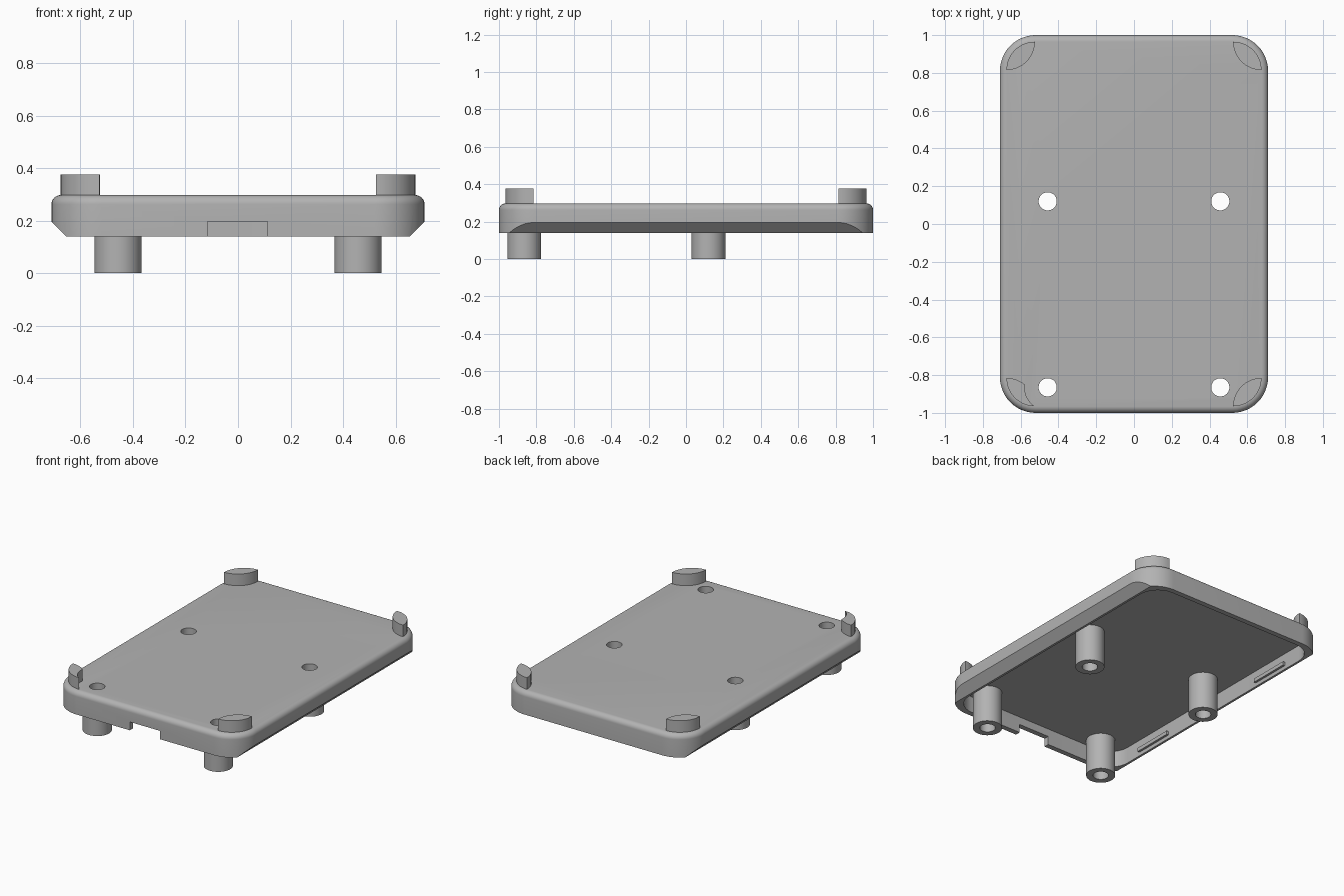
import bpy, bmesh, math
from math import cos, sin, pi
from mathutils import Vector

cube = bpy.data.objects.get("Cube")
if cube:
    bpy.data.objects.remove(cube)

HX, HY, RADIUS = 0.71, 1.0, 0.19
Z_LOW, Z_TOP, Z_CEILING = 0.14, 0.297, 0.25
FILLET, WALL_X, WALL_Y = 0.035, 0.07, 0.035
POSTS = [(sx * 0.457, y) for sx in (-1, 1) for y in (-0.865, 0.12)]

grey = bpy.data.materials.new("plain grey")
grey.use_nodes = True
colour = (0.45, 0.45, 0.45, 1)
grey.diffuse_color = colour
grey.node_tree.nodes["Principled BSDF"].inputs["Base Color"].default_value = colour


def loft(name, rings):
    """Closed solid through a stack of equal-length rings of points."""
    bm = bmesh.new()
    loops = [[bm.verts.new(p) for p in ring] for ring in rings]
    for a, b in zip(loops, loops[1:]):
        for i in range(len(a)):
            j = (i + 1) % len(a)
            bm.faces.new((a[i], a[j], b[j], b[i]))
    bm.faces.new(loops[0][::-1])
    bm.faces.new(loops[-1])
    bmesh.ops.recalc_face_normals(bm, faces=bm.faces)
    mesh = bpy.data.meshes.new(name)
    bm.to_mesh(mesh)
    bm.free()
    mesh.materials.append(grey)
    ob = bpy.data.objects.new(name, mesh)
    bpy.context.collection.objects.link(ob)
    return ob


def prism(name, outline, z0, z1):
    return loft(name, [[(x, y, z) for x, y in outline] for z in (z0, z1)])


def circle(x, y, r, n=48):
    return [(x + r * cos(2 * pi * i / n), y + r * sin(2 * pi * i / n)) for i in range(n)]


def box(name, x0, x1, y0, y1, z0, z1):
    return prism(name, [(x0, y0), (x1, y0), (x1, y1), (x0, y1)], z0, z1)


def rounded(hx, hy, r, steps=12):
    pts = []
    for q, (sx, sy) in enumerate([(1, 1), (-1, 1), (-1, -1), (1, -1)]):
        for i in range(steps + 1):
            a = (q + i / steps) * pi / 2
            pts.append((sx * (hx - r) + r * cos(a), sy * (hy - r) + r * sin(a)))
    return pts


def cut(target, cutters):
    bpy.context.view_layer.objects.active = target
    for c in cutters:
        mod = target.modifiers.new("cut", "BOOLEAN")
        mod.operation, mod.solver, mod.object = "DIFFERENCE", "EXACT", c
        bpy.ops.object.modifier_apply(modifier=mod.name)


def smooth(ob):
    bpy.ops.object.select_all(action="DESELECT")
    ob.select_set(True)
    bpy.context.view_layer.objects.active = ob
    bpy.ops.object.shade_smooth_by_angle(angle=math.radians(30))


# Lid shell with a rounded top rim
profile = [(0, Z_LOW)]
for i in range(9):
    a = i / 8 * pi / 2
    profile.append((FILLET * (1 - cos(a)), Z_TOP - FILLET + FILLET * sin(a)))
shell = loft("lid_shell", [[(x, y, z) for x, y in rounded(HX - d, HY - d, RADIUS - d)]
                           for d, z in profile])

# Hollow underside, front notch and chamfered long lower edges
cutters = [prism("cavity_cutter", rounded(HX - WALL_X, HY - WALL_Y, 0.14), 0, Z_CEILING),
           box("notch_cutter", -0.117, 0.113, -1.1, -0.9, 0, 0.197)]
for s in (-1, 1):
    wedge = [(HX + 0.1, Z_LOW + 0.155), (HX - 0.155, Z_LOW - 0.1), (HX + 0.1, Z_LOW - 0.1)]
    cutters.append(loft("chamfer_cutter", [[(s * x, y, z) for x, z in wedge] for y in (-1.2, 1.2)]))
holes = [prism("hole_cutter", circle(x, y, 0.048), -0.1, 0.5) for x, y in POSTS]
cut(shell, cutters + holes)
smooth(shell)

# Hollow screw posts
for (x, y), hole in zip(POSTS, holes):
    post = prism("screw_post", circle(x, y, 0.09), 0, Z_CEILING + 0.01)
    cut(post, [hole])
    smooth(post)

# Lens-shaped corner feet, one relieved around the nearby screw hole
relief = prism("relief_cutter", circle(*POSTS[0], 0.122), 0.2, 0.5)
for sx in (-1, 1):
    for sy in (-1, 1):
        r, ox, oy, n = 0.15, HX - 0.185, HY - 0.185, 16
        arc = [i / n * pi / 2 for i in range(n)]
        lens = [(ox + r * cos(a), oy + r * sin(a)) for a in arc]
        lens += [(ox + r - r * cos(a), oy + r - r * sin(a)) for a in arc]
        foot = prism("corner_foot", [(sx * x, sy * y) for x, y in lens], Z_TOP - 0.03, 0.376)
        if sx < 0 and sy < 0:
            cut(foot, [relief])
        smooth(foot)

# Snap ridges inside the long walls
for s in (-1, 1):
    for y in (-0.57, 0.55):
        x = HX - WALL_X
        box("snap_ridge", s * (x - 0.015), s * (x + 0.005), y - 0.14, y + 0.14, 0.165, 0.19)

for c in cutters + holes + [relief]:
    bpy.data.objects.remove(c)
